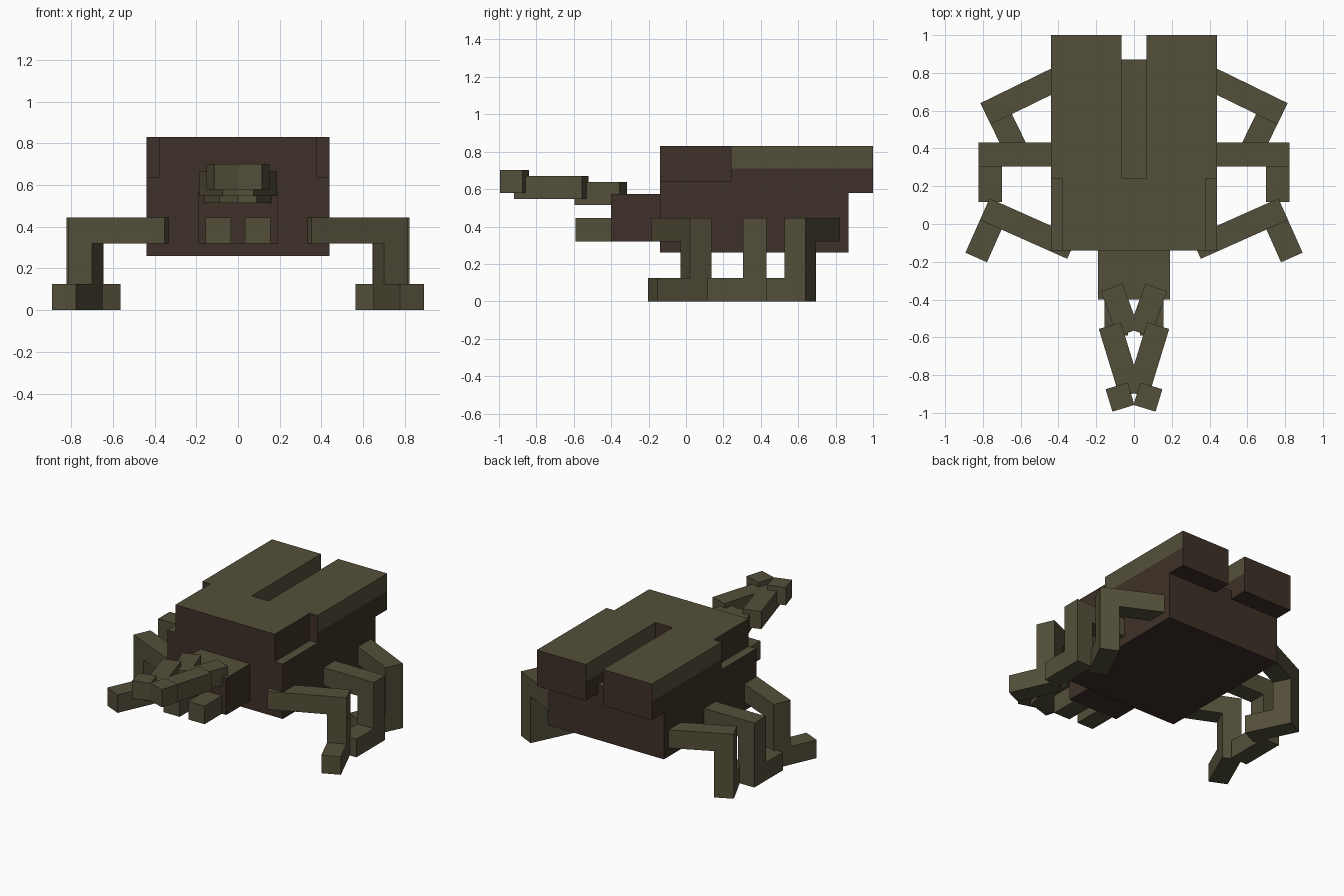
import bpy, bmesh, math
from mathutils import Matrix, Vector

if "Cube" in bpy.data.objects:
    bpy.data.objects.remove(bpy.data.objects["Cube"])


def make_material(name, rgb):
    m = bpy.data.materials.new(name)
    m.diffuse_color = (*rgb, 1)
    m.use_nodes = True
    m.node_tree.nodes["Principled BSDF"].inputs["Base Color"].default_value = m.diffuse_color
    return m


OLIVE = make_material("olive shell", (0.0887, 0.0782, 0.0423))
BROWN = make_material("dark brown", (0.0482, 0.0307, 0.0212))


def box(name, lo, hi, matrix=None, rule=None, cut_z=None):
    """Box between two corners; rule(face) picks 0 = olive or 1 = brown."""
    lo, hi = Vector(lo), Vector(hi)
    bm = bmesh.new()
    bmesh.ops.create_cube(bm, size=1)
    for v in bm.verts:
        v.co = Vector([(lo[i] + hi[i]) / 2 + v.co[i] * (hi[i] - lo[i]) for i in range(3)])
    if cut_z is not None:
        bmesh.ops.bisect_plane(bm, geom=bm.verts[:] + bm.edges[:] + bm.faces[:],
                               plane_co=(0, 0, cut_z), plane_no=(0, 0, 1))
    bm.normal_update()
    if rule:
        for f in bm.faces:
            f.material_index = rule(f)
    if matrix:
        bm.transform(matrix)
    me = bpy.data.meshes.new(name)
    bm.to_mesh(me)
    bm.free()
    me.materials.append(OLIVE)
    me.materials.append(BROWN)
    ob = bpy.data.objects.new(name, me)
    bpy.context.collection.objects.link(ob)
    return ob


def mirrored(name, lo, hi, matrix=None, **kw):
    """Box plus its copy across the x = 0 plane."""
    ob = box(name, lo, hi, matrix, **kw)
    mod = ob.modifiers.new("mirror", 'MIRROR')
    mod.use_axis[0] = True
    mod.use_mirror_merge = False
    return ob


def placed(x, y, deg):
    return Matrix.Translation((x, y, 0)) @ Matrix.Rotation(math.radians(deg), 4, 'Z')


def olive_top(f):
    return 0 if f.normal.z > 0.5 else 1


def wing_rule(f):
    # olive on top and along the upper band of the long sides
    band = abs(f.normal.x) > 0.5 and f.calc_center_median().z > 0.71
    return 0 if f.normal.z > 0.5 or band else 1


# Body, front shield, head and the two wing cases
box("body", (-0.44, -0.14, 0.26), (0.44, 0.87, 0.64), rule=olive_top)
box("front_shield", (-0.38, -0.14, 0.64), (0.38, 0.24, 0.83), rule=olive_top)
box("head", (-0.19, -0.40, 0.32), (0.19, -0.14, 0.575), rule=olive_top)
mirrored("wing_case", (0.065, 0.24, 0.58), (0.44, 1.0, 0.83), rule=wing_rule, cut_z=0.71)

# Lower jaws
mirrored("lower_jaw", (0.033, -0.59, 0.32), (0.157, -0.38, 0.445))

# Upper pincers: (start x, start y, turn, length, bottom z)
pincers = [("pincer_base", 0.118, -0.336, -20, 0.255, 0.515),
           ("pincer_arm", 0.128, -0.538, -17, 0.38, 0.547),
           ("pincer_tip", 0.092, -0.857, -17, 0.124, 0.58)]
for name, x, y, deg, length, z in pincers:
    mirrored(name, (-0.061, -length, z), (0.061, 0, z + 0.122), placed(x, y, deg))

# Legs: thigh, shin and foot share one frame centred on the shin
legs = [("front", 0.733, 0.053, 24), ("middle", 0.761, 0.368, 0), ("rear", 0.73, 0.611, -26)]
H = 0.0625
for name, x, y, deg in legs:
    m = placed(x, y, deg)
    mirrored(name + "_leg_thigh", (-0.443, -H, 0.32), (H, H, 0.445), m)
    mirrored(name + "_leg_shin", (-H, -H, 0.125), (H, H, 0.32), m)
    mirrored(name + "_leg_foot", (-H, -0.252, 0), (H, H, 0.125), m)
